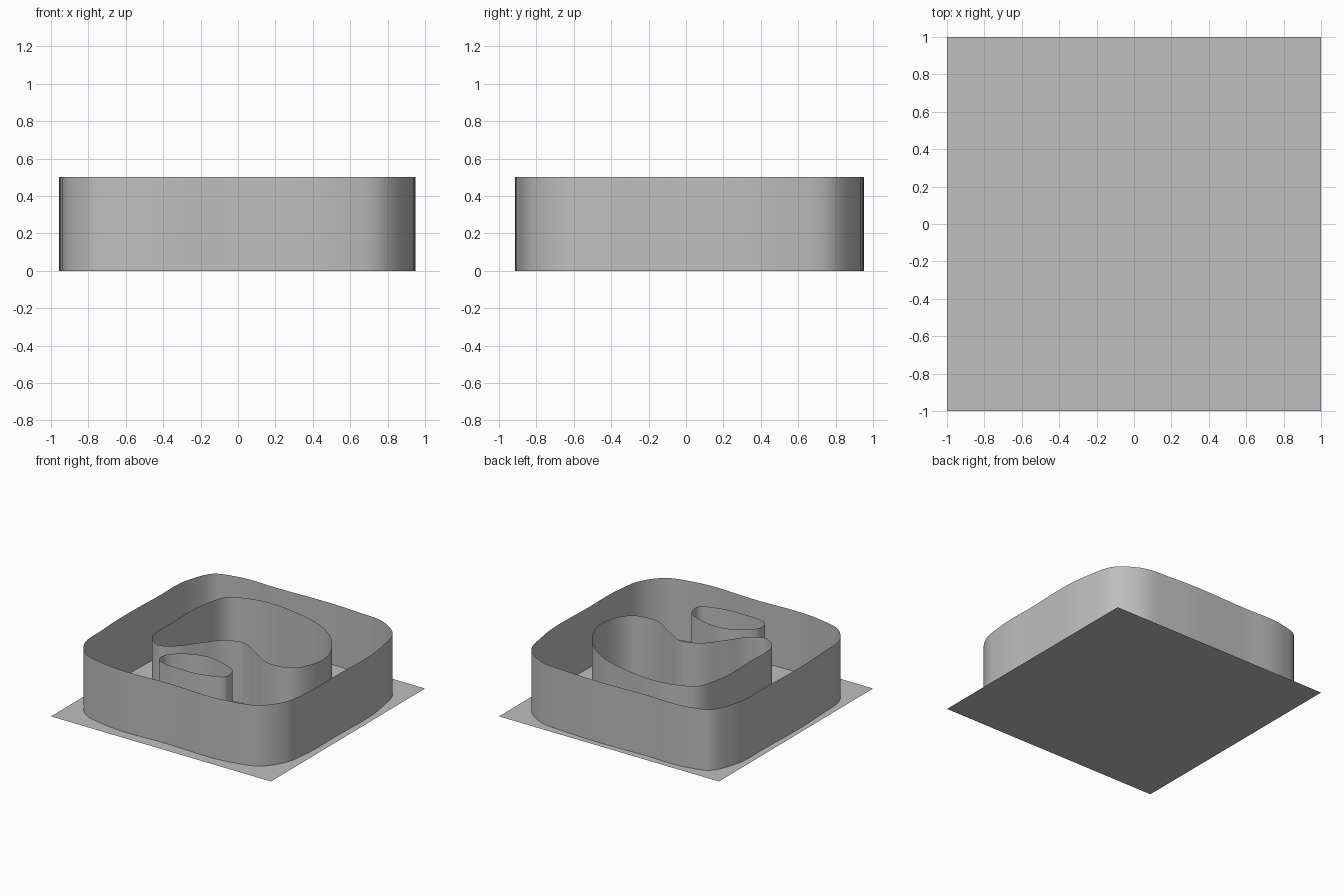
import bpy
import bmesh
from mathutils import Vector

WALL_HEIGHT = 0.5
STEPS = 8

cube = bpy.data.objects.get("Cube")
if cube:
    bpy.data.objects.remove(cube, do_unlink=True)

# One plain grey for every part
grey = bpy.data.materials.new("plain_grey")
grey.use_nodes = True
colour = (0.52, 0.52, 0.52, 1.0)
grey.diffuse_color = colour
shader = next(n for n in grey.node_tree.nodes if n.type == "BSDF_PRINCIPLED")
shader.inputs["Base Color"].default_value = colour


def finish(name, bm, smooth):
    """Turn a bmesh into a named grey object."""
    mesh = bpy.data.meshes.new(name)
    for face in bm.faces:
        face.smooth = smooth
    bm.to_mesh(mesh)
    bm.free()
    mesh.materials.append(grey)
    obj = bpy.data.objects.new(name, mesh)
    bpy.context.collection.objects.link(obj)
    return obj


def smooth_loop(points):
    """Closed smooth curve through the points, weighted by chord length."""
    pts = [Vector(p) for p in points]
    count = len(pts)
    chord = [(pts[(i + 1) % count] - pts[i]).length for i in range(count)]
    slope = []
    for i in range(count):
        before, after = chord[i - 1], chord[i]
        into = (pts[i] - pts[i - 1]) / before
        out = (pts[(i + 1) % count] - pts[i]) / after
        slope.append((into * after + out * before) / (before + after))
    path = []
    for i in range(count):
        j = (i + 1) % count
        a = pts[i] + slope[i] * chord[i] / 3
        b = pts[j] - slope[j] * chord[i] / 3
        for k in range(STEPS):
            t = k / STEPS
            s = 1 - t
            path.append(s**3 * pts[i] + 3 * s * s * t * a
                        + 3 * s * t * t * b + t**3 * pts[j])
    return path


def ribbon_wall(name, points):
    """Thin upright wall that follows a closed outline."""
    path = smooth_loop(points)
    area = sum(path[i - 1].cross(path[i]) for i in range(len(path)))
    if area < 0:
        path.reverse()
    bm = bmesh.new()
    low = [bm.verts.new((p.x, p.y, 0)) for p in path]
    high = [bm.verts.new((p.x, p.y, WALL_HEIGHT)) for p in path]
    for i in range(len(path)):
        bm.faces.new((low[i - 1], low[i], high[i], high[i - 1]))
    return finish(name, bm, True)


# Flat square base
base = bmesh.new()
bmesh.ops.create_grid(base, x_segments=1, y_segments=1, size=1)
finish("base_plate", base, False)

# Outer wall: a soft rounded square
ribbon_wall("outer_wall", [
    (.94, -.1), (.925, .55), (.86, .78), (.7, .9), (.4, .94),
    (-.3, .94), (-.68, .93), (-.83, .88), (-.92, .7), (-.945, .3),
    (-.945, -.4), (-.91, -.7), (-.8, -.83), (-.6, -.89), (0, -.9),
    (.55, -.895), (.77, -.83), (.89, -.68), (.935, -.45)])

# Inner wall: a bean with a dent in its front side
ribbon_wall("bean_wall", [
    (-.54, -.34), (-.59, .03), (-.58, .4), (-.51, .6), (-.39, .66),
    (.1, .66), (.37, .57), (.59, .38), (.7, .09), (.59, -.15),
    (.41, -.18), (.2, -.07), (.04, .01), (-.1, -.04), (-.22, -.18),
    (-.34, -.33), (-.45, -.39)])

# Small closed wall in front of the bean
ribbon_wall("small_wall", [
    (-.3, -.6), (-.31, -.51), (-.23, -.42), (-.06, -.35), (.11, -.37),
    (.27, -.46), (.28, -.55), (.14, -.62), (-.09, -.64), (-.23, -.63)])
